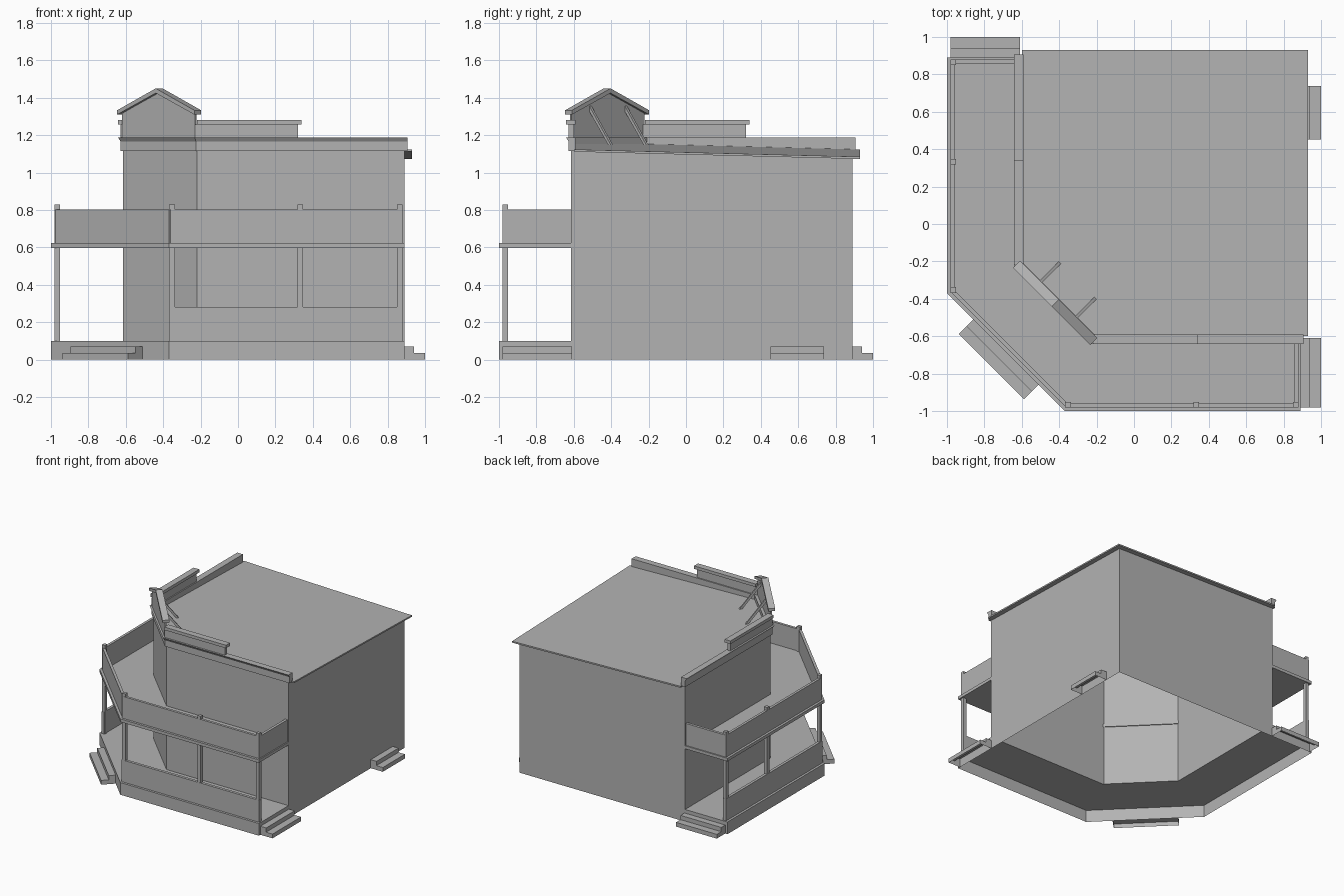
import bpy, bmesh
from mathutils import Vector

if "Cube" in bpy.data.objects:
    bpy.data.objects.remove(bpy.data.objects["Cube"])

# one mid grey for the whole house
GREY = bpy.data.materials.new("mid_grey")
GREY.diffuse_color = (.45, .45, .45, 1)
GREY.use_nodes = True
GREY.node_tree.nodes["Principled BSDF"].inputs["Base Color"].default_value = GREY.diffuse_color


def mesh(name, verts, faces):
    bm = bmesh.new()
    vs = [bm.verts.new(v) for v in verts]
    for f in faces:
        bm.faces.new([vs[i] for i in f])
    bmesh.ops.recalc_face_normals(bm, faces=bm.faces[:])
    me = bpy.data.meshes.new(name)
    bm.to_mesh(me)
    bm.free()
    me.materials.append(GREY)
    ob = bpy.data.objects.new(name, me)
    bpy.context.collection.objects.link(ob)
    return ob


def loft(name, rings, skip=()):
    """Join equal closed rings; skip lists profile sides left open."""
    n = len(rings[0])
    faces = [[r * n + i, r * n + (i + 1) % n, (r + 1) * n + (i + 1) % n, (r + 1) * n + i]
             for r in range(len(rings) - 1) for i in range(n) if i not in skip]
    last = (len(rings) - 1) * n
    faces += [list(range(n)), [last + i for i in range(n)]]
    return mesh(name, [p for ring in rings for p in ring], faces)


def box(name, x, y, z):
    ring = lambda h: [(x[0], y[0], h), (x[1], y[0], h), (x[1], y[1], h), (x[0], y[1], h)]
    return loft(name, [ring(z[0]), ring(z[1])])


def pair(name, x, y, z):
    """Front box plus its copy mirrored across the plan diagonal."""
    box(name + "_front", x, y, z)
    box(name + "_left", y, x, z)


def sweep(name, end, profile, skip=(), corner=-.22):
    """Sweep (outward offset, z) profile along left, chamfer and front walls."""
    path = [Vector(p) for p in ((-.615, end), (-.615, corner), (corner, -.615), (end, -.615))]
    dirs = [(b - a).normalized() for a, b in zip(path, path[1:])]
    nors = [Vector((d.y, -d.x)) for d in dirs]
    rings = []
    for i, p in enumerate(path):
        a, b = nors[max(i - 1, 0)], nors[min(i, 2)]
        m = (a + b) / (1 + a.dot(b))
        rings.append([(p.x + m.x * o, p.y + m.y * o, z) for o, z in profile])
    return loft(name, rings, skip)


def prism(name, origin, direction, profile, b0, b1, skip=()):
    """Extrude (distance along direction, z) profile sideways from b0 to b1."""
    d = Vector(direction).normalized()
    s = Vector((-d.y, d.x))
    o = Vector(origin)
    rings = [[(*(o + d * a + s * b), z) for a, z in profile] for b in (b0, b1)]
    return loft(name, rings, skip)


def roof_z(x, y):
    return 1.132 - .0255 * (x + y)


# main walls, open underneath; porch-side walls stand on the porch floor
plan = [(-.615, .89), (-.615, -.22), (-.22, -.615), (.89, -.615), (.89, .89)]
for i, name in enumerate(("left", "chamfer", "front", "right", "back")):
    a, b = plan[i], plan[(i + 1) % 5]
    base = .1 if i < 3 else 0
    mesh(name + "_wall", [(*a, base), (*b, base), (*b, roof_z(*b) - .01), (*a, roof_z(*a) - .01)],
         [[0, 1, 2, 3]])

# thin roof falling to the back right corner
eaves = [(-.6, .93), (-.6, -.22), (-.22, -.6), (.93, -.6), (.93, .93)]
loft("main_roof", [[(x, y, roof_z(x, y) - t) for x, y in eaves] for t in (.012, 0)])

# parapet with flared crown
sweep("parapet", .907, [(-.025, 1.115), (.012, 1.115), (.012, 1.165), (.027, 1.188), (-.025, 1.188)])
pair("upper_parapet", (-.23, .32), (-.627, -.6), (1.185, 1.256))
pair("upper_parapet_cap", (-.22, .34), (-.642, -.59), (1.256, 1.281))

# corner gable and its braces
MID = (-.4175, -.4175)
prism("gable_wall", MID, (1, -1), [(-.276, 1.185), (.276, 1.185), (.276, 1.315), (0, 1.428), (-.276, 1.315)],
      -.012, .002)
prism("gable_roof", MID, (1, -1), [(-.292, 1.31), (0, 1.425), (.292, 1.31), (.292, 1.333), (0, 1.45),
                                   (-.292, 1.333)], -.032, .02)
for side, u in (("left", -.134), ("right", .134)):
    prism("gable_brace_" + side, MID, (1, 1), [(-.005, 1.365), (-.005, 1.335), (.15, 1.14), (.17, 1.14)],
          -u - .008, -u + .008)

# porch base: floor and skirt, hollow below
sweep("porch_base", .89, [(0, 0), (0, .1), (.385, .1), (.385, 0)], (0, 3), -.21)

# balcony deck and solid railing
sweep("balcony_deck", .89, [(0, .598), (0, .623), (.385, .623), (.385, .598)], (), -.21)
sweep("balcony_rail", .88, [(.345, .62), (.345, .803), (.366, .803), (.366, .62)], (), -.21)
pair("balcony_end_rail", (.858, .88), (-.965, -.615), (.62, .803))

# posts and porch half walls, set flush with the railing face
for i, x in enumerate((-.353, .332, .864)):
    pair(f"porch_post_{i}", (x - .015, x + .015), (-.98, -.953), (.1, .6))
    pair(f"rail_post_{i}", (x - .015, x + .015), (-.98, -.953), (.62, .828))
pair("porch_half_wall", (-.37, .88), (-.981, -.958), (.1, .28))

# two-tread steps, open underneath
tread = [(0, 0), (0, .07), (.052, .07), (.052, .035), (.11, .035), (.11, 0)]
for name, origin, out, half in (("front_end", (.89, -.795), (1, 0), .185),
                                ("left_end", (-.795, .89), (0, 1), .185),
                                ("right_side", (.89, .595), (1, 0), .143),
                                ("corner", (-.685, -.685), (-1, -1), .247)):
    prism(name + "_steps", origin, out, tread, -half, half, skip=(0, 5))
